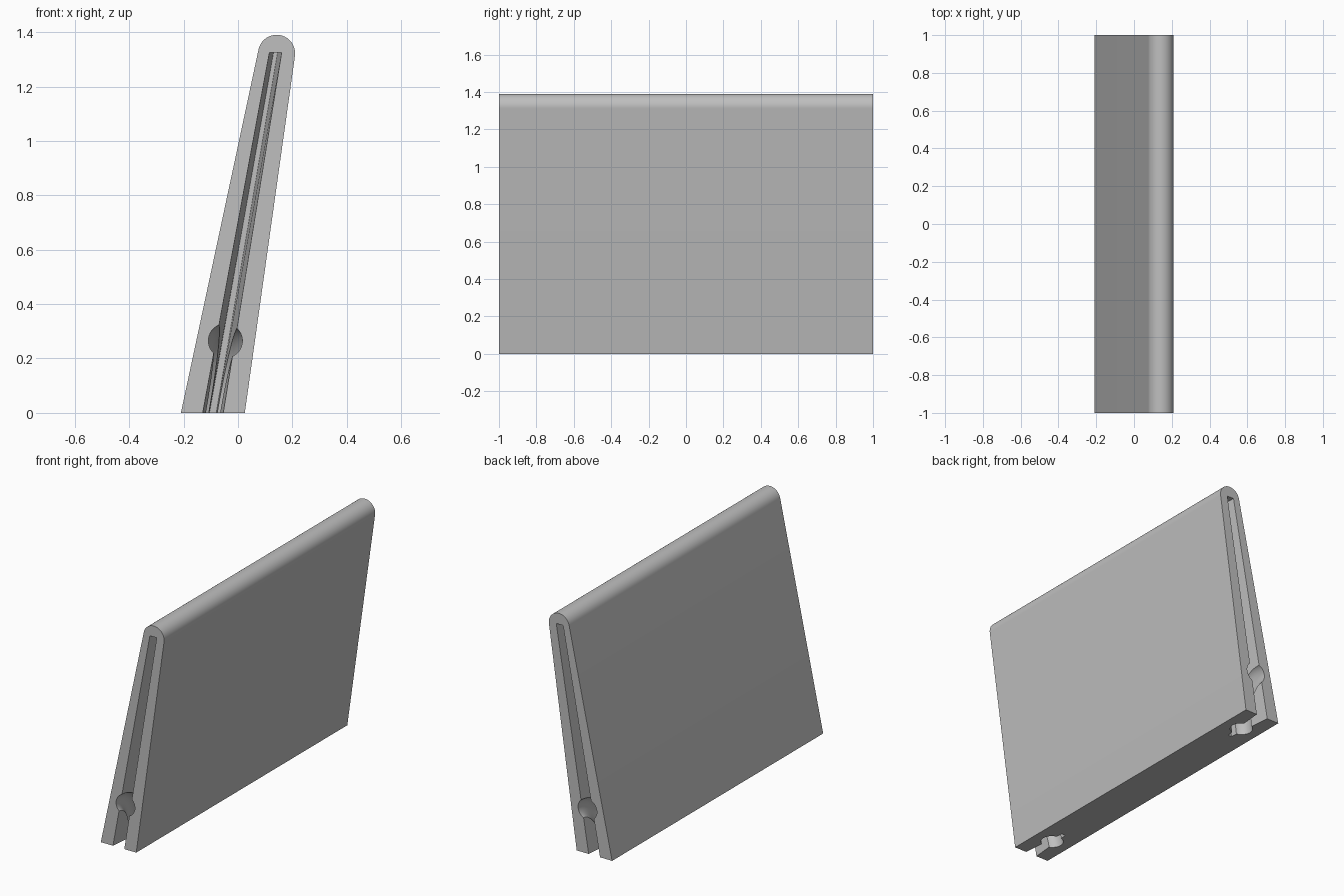
import bpy, bmesh, math
from mathutils import Vector

if "Cube" in bpy.data.objects:
    bpy.data.objects.remove(bpy.data.objects["Cube"], do_unlink=True)

LEAN = 0.174          # sideways lean of the slot per unit of height
SLOT_X = -0.0925      # slot centre at the base

grey = bpy.data.materials.new("light_grey")
grey.use_nodes = True
colour = (0.52, 0.52, 0.52, 1)
grey.diffuse_color = colour
grey.node_tree.nodes["Principled BSDF"].inputs["Base Color"].default_value = colour


def loft(name, rings):
    """Closed solid through rings with equal point counts."""
    bm = bmesh.new()
    loops = [[bm.verts.new(p) for p in ring] for ring in rings]
    n = len(loops[0])
    for a, b in zip(loops, loops[1:]):
        for i in range(n):
            bm.faces.new((a[i], a[(i + 1) % n], b[(i + 1) % n], b[i]))
    bm.faces.new(loops[0])
    bm.faces.new(loops[-1])
    bmesh.ops.recalc_face_normals(bm, faces=bm.faces)
    mesh = bpy.data.meshes.new(name)
    bm.to_mesh(mesh)
    bm.free()
    obj = bpy.data.objects.new(name, mesh)
    bpy.context.collection.objects.link(obj)
    mesh.materials.append(grey)
    return obj


def slot_ring(y, scale, side):
    """Tall leaning slit outline at depth y."""
    ring = []
    for z, sign in ((-0.1, -1), (-0.1, 1), (1.325, 1), (1.325, -1)):
        half = (0.0375 - 0.0113 * z) * scale
        ring.append((SLOT_X + LEAN * z + sign * half, y * side, z))
    return ring


def channel_rings(side, radius=0.0625, steps=30, sides=40):
    """Round channel bending from the end face down to the base."""
    across = Vector((1, 0, -LEAN)).normalized()
    rings = []
    for k in range(steps + 1):
        a = math.radians(-25 + 150 * k / steps)
        z, y = 0.265 * math.cos(a), -1 + 0.18 * math.sin(a)
        dz, dy = -0.265 * math.sin(a), 0.18 * math.cos(a)
        centre = Vector((SLOT_X + LEAN * z, y, z))
        up = Vector((LEAN * dz, dy, dz)).normalized().cross(across)
        ring = []
        for i in range(sides):
            t = math.tau * i / sides
            p = centre + radius * (math.cos(t) * across + math.sin(t) * up)
            ring.append((p.x, p.y * side, p.z))
        rings.append(ring)
    return rings


# Leaning wedge body with a rounded top edge
profile = [(-0.21, 0), (0.025, 0)]
for i in range(33):
    t = math.radians(-8 + 176 * i / 32)
    profile.append((0.142 + 0.068 * math.cos(t), 1.322 + 0.068 * math.sin(t)))
body = loft("wedge_body", [[(x, y, z) for x, z in profile] for y in (-1, 1)])

# Tapered slot and curved channel at both ends
cutters = []
for side in (1, -1):
    cutters.append(loft("slot_cutter", [slot_ring(-1.1, 1.24, side),
                                        slot_ring(-0.72, 0.333, side)]))
    cutters.append(loft("channel_cutter", channel_rings(side)))

bpy.ops.object.select_all(action='DESELECT')
bpy.context.view_layer.objects.active = body
body.select_set(True)
for cutter in cutters:
    cutter.hide_render = True
    mod = body.modifiers.new("cut", 'BOOLEAN')
    mod.operation = 'DIFFERENCE'
    mod.solver = 'EXACT'
    mod.object = cutter
    bpy.ops.object.modifier_apply(modifier=mod.name)
    bpy.data.objects.remove(cutter, do_unlink=True)

bpy.ops.object.shade_smooth_by_angle(angle=math.radians(30))
